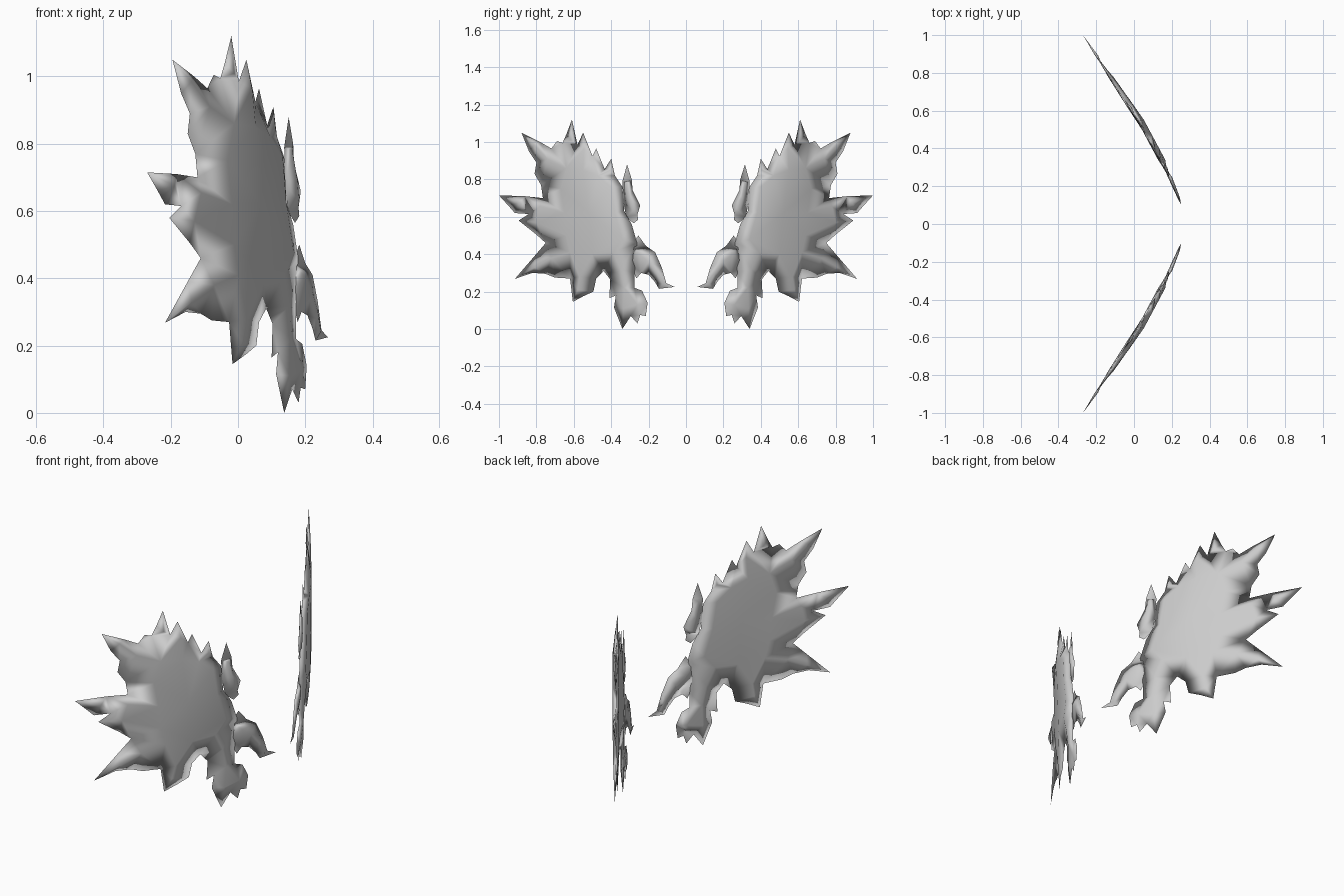
import bpy, bmesh
from mathutils import Vector
from mathutils.geometry import delaunay_2d_cdt

if "Cube" in bpy.data.objects:
    bpy.data.objects.remove(bpy.data.objects["Cube"])

# One plain grey for everything
grey = bpy.data.materials.new("plain grey")
grey.use_nodes = True
grey.diffuse_color = (0.6, 0.6, 0.6, 1)
grey.node_tree.nodes["Principled BSDF"].inputs["Base Color"].default_value = (0.6, 0.6, 0.6, 1)

# Plan curve of the wing: (distance from the middle, x)
BEND = [(0.06, 0.268), (0.26, 0.18), (0.32, 0.148), (0.41, 0.10), (0.55, 0.025),
        (0.61, -0.02), (0.88, -0.195), (1.0, -0.27)]
OUTER, INNER = 0.028, 0.01   # bulge of the convex and hollow sides


def bend(y):
    for (y0, x0), (y1, x1) in zip(BEND, BEND[1:]):
        if y <= y1:
            break
    return x0 + (x1 - x0) * (y - y0) / (y1 - y0)


def wing_part(name, outline, ridge, side):
    """Two-sided leaf with a thin rim, swollen at its ridge points (y, z, swell)."""
    n = len(outline)
    pts = [Vector(p) for p in outline] + [Vector(r[:2]) for r in ridge]
    verts, _, faces, origin, _, _ = delaunay_2d_cdt(pts, [], [list(range(n))], 1, 1e-5)
    swell = []
    for src in origin:
        inside = [i for i in src if i >= n]
        swell.append(ridge[inside[0] - n][2] if inside and len(src) == 1 else 0.0)

    bm = bmesh.new()
    front, back = [], []
    for p, h in zip(verts, swell):
        x = bend(p.x)
        a = bm.verts.new((x + OUTER * h, side * p.x, p.y))
        front.append(a)
        back.append(bm.verts.new((x - INNER * h, side * p.x, p.y)) if h else a)
    for f in faces:
        bm.faces.new([front[i] for i in f])
        if any(swell[i] for i in f):
            bm.faces.new([back[i] for i in reversed(f)])
    bmesh.ops.recalc_face_normals(bm, faces=bm.faces)
    mesh = bpy.data.meshes.new(name)
    bm.to_mesh(mesh)
    bm.free()
    mesh.materials.append(grey)
    mesh.polygons.foreach_set("use_smooth", [True] * len(mesh.polygons))
    bpy.context.collection.objects.link(bpy.data.objects.new(name, mesh))


# Jagged main blade: top spikes, outer spikes, lower spikes, foot, inner edge
BLADE = [(0.61, 1.12), (0.64, 1.04), (0.66, 0.995), (0.69, 1.005), (0.72, 0.965),
         (0.78, 1.0), (0.88, 1.05), (0.84, 0.95), (0.80, 0.89), (0.81, 0.83),
         (0.775, 0.77), (0.765, 0.70), (0.86, 0.71), (1.0, 0.715), (0.95, 0.66),
         (0.915, 0.62), (0.84, 0.615), (0.895, 0.58), (0.80, 0.505), (0.75, 0.46),
         (0.81, 0.39), (0.915, 0.268), (0.82, 0.30), (0.75, 0.295), (0.70, 0.275),
         (0.62, 0.27), (0.605, 0.145), (0.55, 0.175), (0.495, 0.20), (0.48, 0.27),
         (0.44, 0.31), (0.405, 0.265), (0.41, 0.165), (0.375, 0.18), (0.385, 0.115),
         (0.34, 0.0), (0.295, 0.07), (0.26, 0.03), (0.245, 0.075), (0.215, 0.07),
         (0.205, 0.14), (0.235, 0.205), (0.275, 0.22), (0.275, 0.30), (0.262, 0.46),
         (0.29, 0.56), (0.33, 0.63), (0.34, 0.76), (0.38, 0.82), (0.40, 0.91),
         (0.435, 0.855), (0.48, 0.965), (0.50, 0.925), (0.55, 1.05), (0.58, 0.985)]
BLADE_RIDGE = [
    # broad flat core
    (0.40, 0.76, 1), (0.47, 0.82, 1), (0.55, 0.85, 1), (0.64, 0.86, 1), (0.67, 0.75, 1),
    (0.65, 0.62, 1), (0.64, 0.50, 1), (0.62, 0.41, 1), (0.50, 0.40, 1), (0.39, 0.41, 1),
    (0.34, 0.48, 1), (0.38, 0.62, 1), (0.52, 0.62, 1),
    # ridges running out into the spikes
    (0.615, 1.01, .45), (0.545, 0.965, .5), (0.74, 0.91, .75), (0.81, 0.985, .4),
    (0.78, 0.655, .75), (0.89, 0.675, .45), (0.80, 0.57, .5), (0.72, 0.38, .75),
    (0.81, 0.33, .45), (0.57, 0.28, .6), (0.58, 0.21, .35), (0.405, 0.85, .3),
    (0.35, 0.32, .8), (0.33, 0.22, .6), (0.335, 0.11, .5), (0.26, 0.13, .4)]

# Hooked inner claw
CLAW = [(0.255, 0.50), (0.215, 0.445), (0.165, 0.41), (0.13, 0.33), (0.105, 0.245),
        (0.06, 0.225), (0.145, 0.215), (0.165, 0.25), (0.20, 0.29), (0.24, 0.30),
        (0.265, 0.27), (0.30, 0.35), (0.29, 0.45)]
CLAW_RIDGE = [(0.25, 0.40, .6), (0.20, 0.36, .5), (0.155, 0.30, .4), (0.125, 0.24, .25)]

# Small loose leaf on the inner edge
LEAF = [(0.315, 0.88), (0.29, 0.80), (0.285, 0.74), (0.245, 0.66), (0.26, 0.61),
        (0.255, 0.585), (0.28, 0.565), (0.32, 0.60), (0.335, 0.68), (0.34, 0.79)]
LEAF_RIDGE = [(0.315, 0.78, .4), (0.30, 0.70, .6), (0.285, 0.63, .5)]

for side, label in ((1, "rear"), (-1, "front")):
    wing_part(label + "_wing_blade", BLADE, BLADE_RIDGE, side)
    wing_part(label + "_wing_claw", CLAW, CLAW_RIDGE, side)
    wing_part(label + "_wing_leaf", LEAF, LEAF_RIDGE, side)
